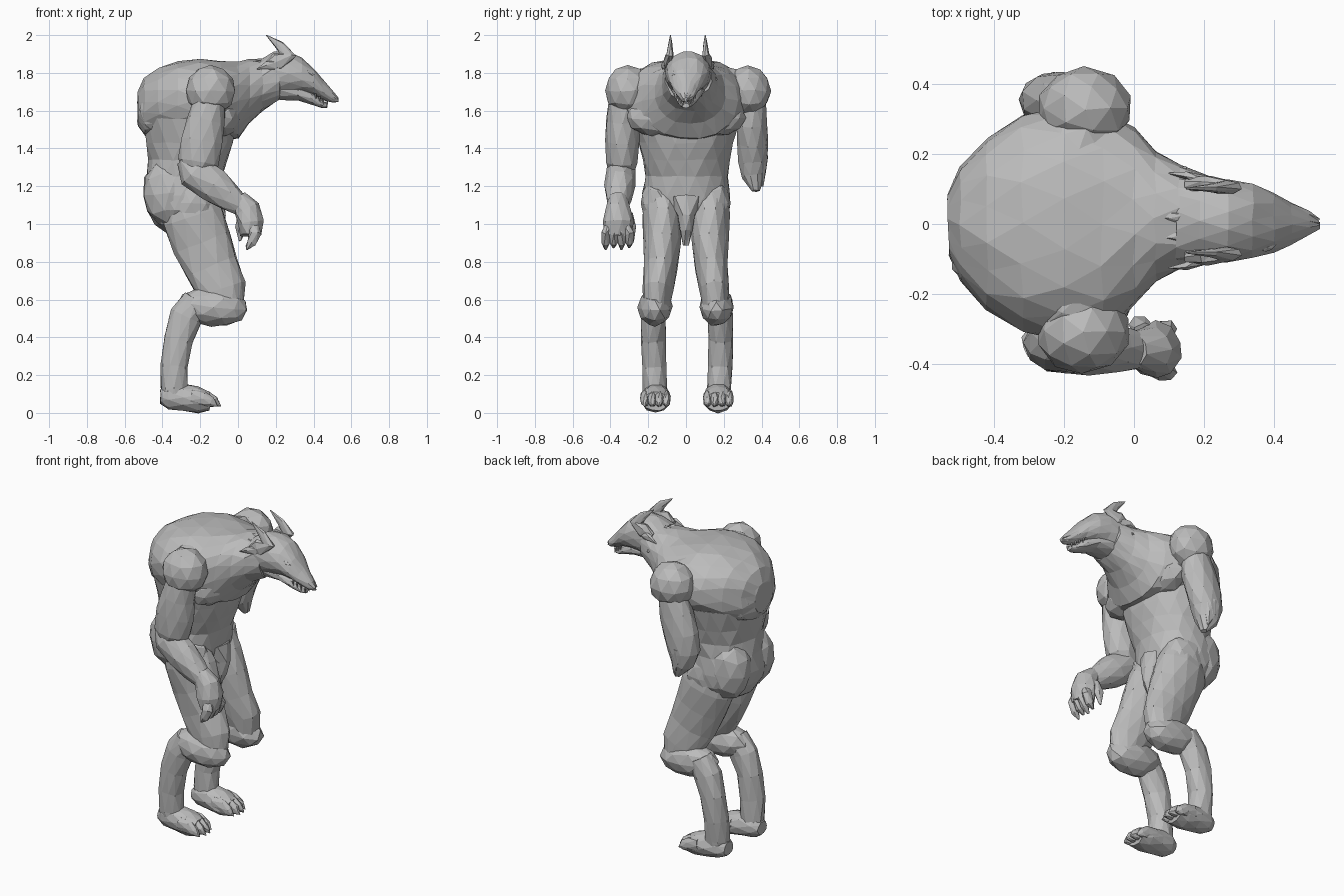
import bpy, bmesh, math, random
from mathutils import Vector, Matrix

random.seed(4)
grey = bpy.data.materials.new("stone grey")
grey.diffuse_color = (0.5, 0.5, 0.5, 1)


def finish(bm, name, jitter):
    for v in bm.verts:
        v.co += Vector([random.uniform(-jitter, jitter) for _ in range(3)])
    bmesh.ops.triangulate(bm, faces=bm.faces[:])
    bmesh.ops.recalc_face_normals(bm, faces=bm.faces[:])
    mesh = bpy.data.meshes.new(name)
    bm.to_mesh(mesh)
    bm.free()
    mesh.materials.append(grey)
    obj = bpy.data.objects.new(name, mesh)
    bpy.context.collection.objects.link(obj)
    return obj


def loft(name, rings, sides=12, axis=None, jitter=0.004, power=1.0):
    """Tube through rings (x, y, z, radius in side plane, radius across); power < 1 is boxier."""
    bm = bmesh.new()
    pts = [Vector(r[:3]) for r in rings]
    loops = []
    for i, r in enumerate(rings):
        t = Vector(axis) if axis else pts[min(i + 1, len(pts) - 1)] - pts[max(i - 1, 0)]
        t.normalize()
        b = Vector((0, 1, 0))
        b = (b - t * b.dot(t)).normalized()
        a = t.cross(b)
        loop = []
        for k in range(sides):
            ang = 2 * math.pi * (k + 0.5 * (i % 2)) / sides
            s, c = [math.copysign(abs(v) ** power, v) for v in (math.sin(ang), math.cos(ang))]
            loop.append(bm.verts.new(pts[i] + a * r[3] * s + b * r[4] * c))
        loops.append(loop)
    for i in range(len(loops) - 1):
        p, q = loops[i], loops[i + 1]
        for k in range(sides):
            n = (k + 1) % sides
            if i % 2 == 0:
                bm.faces.new((p[k], p[n], q[k]))
                bm.faces.new((p[n], q[n], q[k]))
            else:
                bm.faces.new((p[k], p[n], q[n]))
                bm.faces.new((p[k], q[n], q[k]))
    bm.faces.new(loops[0])
    bm.faces.new(loops[-1])
    return finish(bm, name, jitter)


def blob(name, center, radii, tilt=0, jitter=0.005):
    """Faceted ellipsoid muscle, tilted about the sideways axis."""
    bm = bmesh.new()
    bmesh.ops.create_icosphere(bm, subdivisions=2, radius=1)
    bm.transform(Matrix.Translation(center) @ Matrix.Rotation(tilt, 4, 'Y')
                 @ Matrix.Diagonal((*radii, 1)))
    return finish(bm, name, jitter)


# Hunched rib cage running forward into the neck
loft("chest_and_neck", [
    (-.53, 0, 1.61, .09, .09), (-.495, 0, 1.62, .15, .17), (-.42, 0, 1.645, .18, .25),
    (-.32, 0, 1.665, .2, .31), (-.2, 0, 1.665, .215, .335), (-.09, 0, 1.655, .212, .33),
    (0, .02, 1.655, .205, .255), (.06, .02, 1.70, .17, .19), (.13, .02, 1.735, .135, .15),
    (.22, .01, 1.775, .12, .125)], 18, (1, 0, 0), .005, .9)

# Pectoral shelf, shoulder slope, back muscles
for s in (-1, 1):
    blob("pectoral", (-.085, s * .14, 1.565), (.10, .18, .105), .15)
    blob("trapezius", (-.16, s * .21, 1.735), (.12, .13, .095))
    blob("back_muscle", (-.40, s * .10, 1.605), (.125, .10, .155), 0)

# Waist flaring into the pelvis
loft("abdomen", [
    (-.25, 0, 1.56, .25, .29), (-.255, 0, 1.43, .23, .255), (-.262, 0, 1.34, .21, .23),
    (-.285, 0, 1.25, .20, .222), (-.30, 0, 1.15, .205, .232), (-.30, 0, 1.07, .185, .225),
    (-.30, 0, 1.0, .14, .18), (-.30, 0, .95, .07, .09)], 16, (0, 0, 1), .005, .93)
loft("groin", [(-.15, 0, 1.13, .08, .09), (-.12, 0, 1.04, .06, .05),
               (-.12, 0, .97, .04, .035), (-.13, 0, .89, .012, .015)], 8)

# Head: skull with long snout, lower jaw
loft("head", [
    (.12, .01, 1.78, .095, .12), (.19, .01, 1.79, .12, .125), (.27, .01, 1.80, .115, .12),
    (.34, .01, 1.785, .095, .11), (.40, .005, 1.752, .07, .085), (.45, 0, 1.71, .052, .06),
    (.50, 0, 1.675, .032, .035), (.53, 0, 1.66, .012, .012)], 14, (1, 0, 0), .003)
loft("jaw", [
    (.22, .01, 1.71, .055, .09), (.32, .01, 1.695, .042, .078), (.39, .005, 1.665, .034, .06),
    (.44, 0, 1.637, .022, .038), (.47, 0, 1.625, .012, .02)], 10, (1, 0, 0), .002)
for s in (-1, 1):
    oy = .01
    # Swept-back pointed ear with ragged base
    loft("ear", [
        (.15, oy + s * .10, 1.84, .02, .02), (.21, oy + s * .105, 1.86, .05, .025),
        (.265, oy + s * .095, 1.895, .045, .020), (.22, oy + s * .093, 1.945, .025, .013),
        (.15, oy + s * .092, 2.0, .002, .002)], 7, None, .001)
    loft("ear_tuft", [(.20, oy + s * .11, 1.84, .03, .02), (.15, oy + s * .13, 1.84, .02, .012),
                      (.10, oy + s * .135, 1.82, .002, .002)], 5, None, .001)
    blob("brow", (.375, s * .06, 1.80), (.035, .018, .012), .5, .002)
    # Teeth along the mouth line
    for i in range(4):
        x, z, w = .41 + .02 * i, 1.69 - .014 * i, .048 - .010 * i
        loft("tooth", [(x, s * w, z, .007, .007), (x + .003, s * w, z - .03, .001, .001)],
             5, None, 0)

# Neck ruff spikes lying along the nape
for i in range(7):
    a = math.radians(-75 + 25 * i)
    y, z = .02 + .13 * math.sin(a), 1.735 + .125 * math.cos(a)
    loft("ruff_spike", [(.15, y, z, .02, .02), (.10, y, z + .004, .012, .014),
                        (.05, y * 1.1, z, .002, .002)], 5, None, .001)

# Legs
for s in (-1, 1):
    o = .005 + .005 * s
    blob("buttock", (-.36, s * .11, 1.165), (.145, .12, .19), -.1)
    blob("hip", (-.25, s * .145, 1.11), (.14, .095, .14))
    loft("thigh", [
        (-.27, s * .125, 1.17, .13, .095), (-.24, s * .125, 1.04, .165, .108),
        (-.19, s * .125, .90, .16, .098), (-.14, s * .135, .77, .145, .088),
        (-.085, s * .15, .65, .13, .08), (-.055, s * .16, .54, .085, .065)], 12)
    blob("knee", (-.135, s * .163, .562), (.19, .092, .103), .1)
    loft("shin", [
        (-.22, s * .17 + o, .60, .075, .062), (-.275, s * .172 + o, .51, .085, .068),
        (-.315, s * .174 + o, .39, .078, .068), (-.337, s * .17 + o, .25, .071, .067),
        (-.338, s * .165 + o, .13, .072, .066), (-.335, s * .165 + o, .06, .06, .06)], 10)
    # Paw with a rounded sole, four toes and short claws
    loft("foot", [
        (-.41, s * .16 + o, .085, .04, .045), (-.37, s * .16 + o, .09, .07, .068),
        (-.29, s * .16 + o, .083, .073, .076), (-.21, s * .16 + o, .07, .07, .08),
        (-.15, s * .16 + o, .06, .05, .07)], 10, (1, 0, 0), .003)
    for i in range(4):
        y = s * (.104 + .038 * i) + o
        d = .018 if i in (0, 3) else 0
        loft("toe", [(-.23 - d, y, .085, .04, .024), (-.165 - d, y, .075, .04, .025),
                     (-.125 - d, y, .058, .03, .021), (-.105 - d, y, .045, .012, .01),
                     (-.092 - d, y, .036, .002, .002)], 7, None, .002)

# Shoulders
blob("shoulder_left", (-.145, -.307, 1.705), (.135, .125, .135))
blob("shoulder_right", (-.14, .33, 1.705), (.135, .117, .135))

# Complete arm, bent at the elbow
loft("upper_arm_left", [
    (-.15, -.33, 1.66, .085, .08), (-.17, -.335, 1.55, .102, .09), (-.19, -.34, 1.44, .113, .09),
    (-.21, -.34, 1.33, .108, .084), (-.225, -.34, 1.25, .06, .055)], 10)
loft("forearm_left", [
    (-.28, -.34, 1.35, .05, .05), (-.23, -.345, 1.28, .095, .08), (-.13, -.35, 1.205, .098, .082),
    (-.05, -.355, 1.145, .078, .07), (.02, -.36, 1.09, .055, .055)], 10)
loft("hand_left", [
    (.0, -.36, 1.14, .045, .05), (.045, -.36, 1.08, .07, .07), (.065, -.36, 1.01, .072, .082),
    (.065, -.365, .94, .055, .07)], 10)
for i in range(4):
    y = -.425 + .042 * i
    loft("finger", [(.075, y * .6 - .144, 1.0, .035, .028), (.09, y, .95, .033, .026),
                    (.072, y, .90, .026, .021), (.045, y, .865 + .012 * (i % 2), .006, .006)],
         6, None, .002)
loft("thumb", [(.03, -.31, 1.05, .035, .03), (.015, -.285, .98, .03, .022),
               (.01, -.28, .91, .006, .006)], 6, None, .002)

# Severed arm, tapering to a torn point
loft("upper_arm_right", [
    (-.15, .345, 1.66, .085, .075), (-.18, .35, 1.54, .105, .085), (-.215, .355, 1.43, .11, .082),
    (-.235, .355, 1.33, .095, .08), (-.225, .36, 1.25, .065, .062), (-.20, .37, 1.175, .015, .02)],
    10)
for y, z in ((.31, 1.25), (.405, 1.2)):
    loft("torn_flap", [(-.23, y, 1.36, .06, .03), (-.22, y, 1.28, .04, .02),
                       (-.20, y, z, .004, .004)], 6, None, .002)
